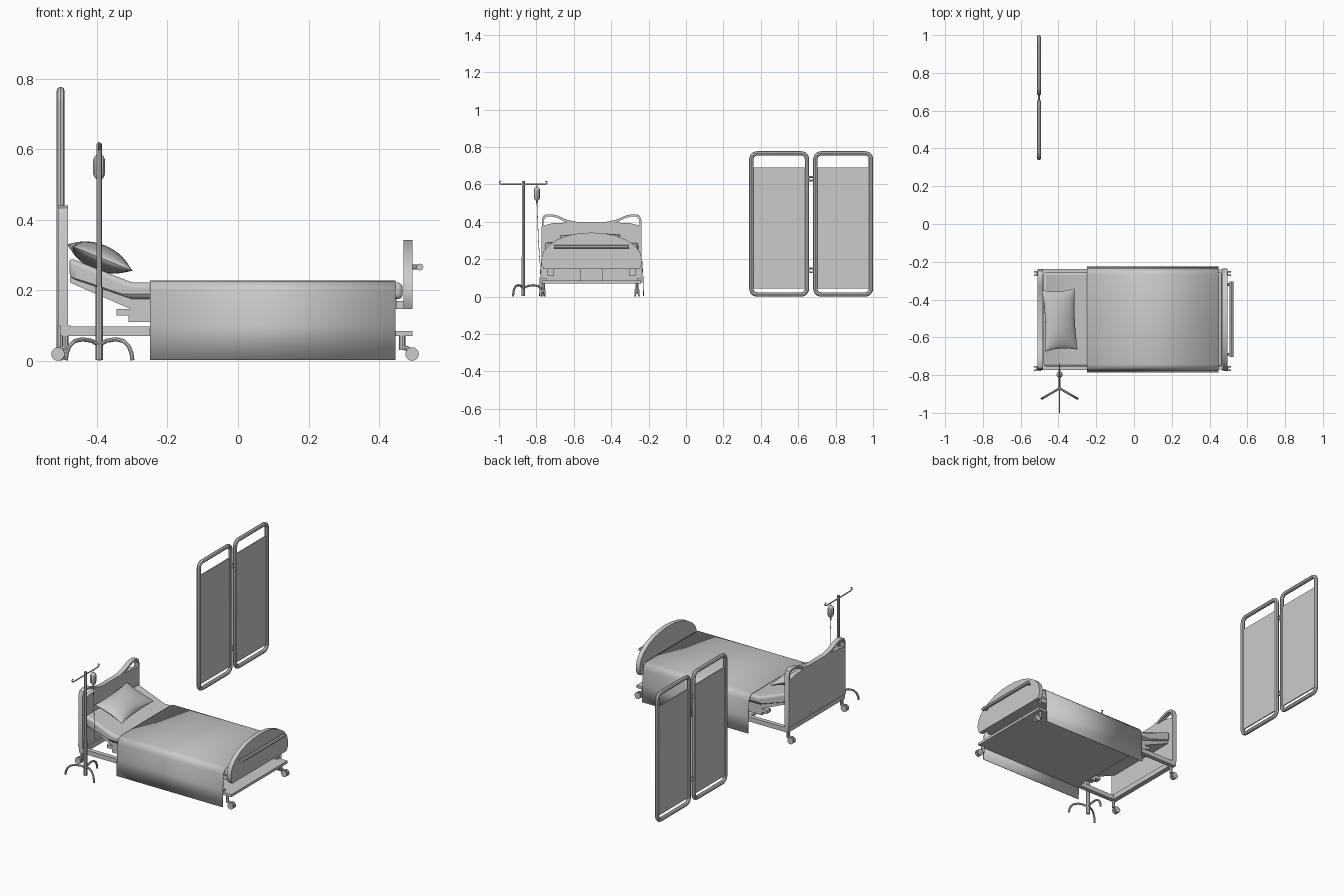
import bpy, bmesh
from math import sin, cos, pi, radians
from mathutils import Matrix, Vector

if "Cube" in bpy.data.objects:
    bpy.data.objects.remove(bpy.data.objects["Cube"])

grey = bpy.data.materials.new("light_grey")
grey.use_nodes = True
grey.diffuse_color = (0.6, 0.6, 0.6, 1)
grey.node_tree.nodes["Principled BSDF"].inputs["Base Color"].default_value = grey.diffuse_color

BED_Y = -0.505
parts = []


def add(name, mesh):
    ob = bpy.data.objects.new(name, mesh)
    bpy.context.collection.objects.link(ob)
    mesh.materials.clear()
    mesh.materials.append(grey)
    parts.append(ob)
    return ob


def from_bm(name, bm):
    bmesh.ops.remove_doubles(bm, verts=bm.verts, dist=1e-5)
    bmesh.ops.recalc_face_normals(bm, faces=bm.faces)
    mesh = bpy.data.meshes.new(name)
    bm.to_mesh(mesh)
    bm.free()
    return add(name, mesh)


def curve_part(name, loops, cyclic, matrix=Matrix(), radii=None, **settings):
    """Turn polyline loops into a swept or filled mesh."""
    cu = bpy.data.curves.new(name, 'CURVE')
    for key, value in settings.items():
        setattr(cu, key, value)
    for pts in loops:
        sp = cu.splines.new('POLY')
        sp.points.add(len(pts) - 1)
        for i, p in enumerate(pts):
            sp.points[i].co = (*p, *[0] * (3 - len(p)), 1)
            sp.points[i].radius = radii[i] if radii else 1
        sp.use_cyclic_u = cyclic
    tmp = bpy.data.objects.new(name, cu)
    bpy.context.collection.objects.link(tmp)
    dg = bpy.context.evaluated_depsgraph_get()
    mesh = bpy.data.meshes.new_from_object(tmp.evaluated_get(dg))
    bpy.data.objects.remove(tmp)
    bm = bmesh.new()
    bm.from_mesh(mesh)
    bm.transform(matrix)
    return from_bm(name, bm)


def tube(name, pts, r, cyclic=False, radii=None):
    return curve_part(name, [pts], cyclic, radii=radii, dimensions='3D', bevel_depth=r,
                      bevel_resolution=2, use_fill_caps=True)


def slab(name, loops, half, matrix):
    return curve_part(name, loops, True, matrix, dimensions='2D', fill_mode='BOTH', extrude=half)


def across(x):
    """Profile drawn in y-z, thickness along x."""
    return Matrix(((0, 0, 1, x), (1, 0, 0, BED_Y), (0, 1, 0, 0), (0, 0, 0, 1)))


# Profile drawn in x-z, thickness along y
ALONG = Matrix(((1, 0, 0, 0), (0, 0, -1, BED_Y), (0, 1, 0, 0), (0, 0, 0, 1)))


def mirror(half):
    return half + [(-y, z) for y, z in reversed(half) if y]


def box(name, x, y, z, bevel=0):
    bm = bmesh.new()
    bmesh.ops.create_cube(bm, size=1)
    for v in bm.verts:
        v.co = [(a + b) / 2 + c * (b - a) for c, (a, b) in zip(v.co, (x, y, z))]
    ob = from_bm(name, bm)
    if bevel:
        soften(ob, bevel)
    return ob


def soften(ob, width):
    mod = ob.modifiers.new("soft_edges", 'BEVEL')
    mod.width, mod.segments = width, 3


def arc(cx, cy, r, a, b, n=6):
    return [(cx + r * cos(radians(a + (b - a) * i / n)),
             cy + r * sin(radians(a + (b - a) * i / n))) for i in range(n + 1)]


# Headboard with two grip holes
head = mirror([(0, 0.4), (0.08, 0.4), (0.13, 0.41), (0.18, 0.432), (0.21, 0.44), (0.24, 0.44),
               (0.257, 0.433), (0.266, 0.41), (0.268, 0.1)])
grip = [(0.13, 0.395), (0.18, 0.419), (0.21, 0.428), (0.238, 0.428), (0.25, 0.42), (0.256, 0.405),
        (0.256, 0.38), (0.2, 0.394)]
slab("headboard", [head, grip, [(-y, z) for y, z in grip]], 0.014, across(-0.496))

# Domed footboard and its rail
foot = mirror([(0, 0.342), (0.06, 0.339), (0.12, 0.328), (0.18, 0.306), (0.23, 0.274), (0.258, 0.24),
               (0.27, 0.2), (0.268, 0.17), (0.255, 0.147)])
slab("footboard", [foot], 0.013, across(0.482))
tube("foot_rail", [(0.516, BED_Y - 0.2, 0.266), (0.516, BED_Y + 0.2, 0.266)], 0.01)
for s in (-1, 1):
    y = BED_Y + s * 0.185
    tube("foot_rail_bracket", [(0.49, y, 0.266), (0.516, y, 0.266)], 0.007)
box("footboard_mount", (0.44, 0.47), (BED_Y - 0.22, BED_Y + 0.22), (0.147, 0.17))

# Lower frame
box("frame_plate", (-0.23, 0.495), (BED_Y - 0.265, BED_Y + 0.265), (0.07, 0.085))
box("frame_head_beam", (-0.505, -0.475), (BED_Y - 0.268, BED_Y + 0.268), (0.07, 0.1))
for s in (-1, 1):
    box("frame_side_rail", (-0.5, 0.44), sorted((BED_Y + s * 0.242, BED_Y + s * 0.268)), (0.07, 0.097))
    y = sorted((BED_Y + s * 0.2, BED_Y + s * 0.235))
    box("pivot_arm", (-0.345, -0.245), y, (0.128, 0.147))
    box("pivot_block", (-0.31, -0.2), y, (0.11, 0.147))
for x in (-0.15, 0.3):
    box("lift_column", (x - 0.04, x + 0.04), (BED_Y - 0.06, BED_Y + 0.06), (0.08, 0.15))

# Raised mattress base and mattress
slab("mattress_base", [[(-0.477, 0.24), (-0.3, 0.175), (0.45, 0.175), (0.45, 0.147), (-0.305, 0.147),
                        (-0.477, 0.222)]], 0.235, ALONG)
mattress = slab("mattress", [[(-0.478, 0.292), (-0.3, 0.222), (0.467, 0.222), (0.467, 0.175),
                              (-0.3, 0.175), (-0.478, 0.236)]], 0.25, ALONG)
soften(mattress, 0.014)

# Blanket draped over both sides
drape = mirror([(0, 0.228), (0.238, 0.227), (0.254, 0.222), (0.265, 0.21), (0.271, 0.192),
                (0.277, 0.1), (0.28, 0.003)])
drape = drape[7:][::1] + drape[:7]
bm = bmesh.new()
rows = [[bm.verts.new((x, BED_Y + y, z)) for y, z in drape] for x in (-0.25, 0.447)]
for i in range(len(drape) - 1):
    bm.faces.new((rows[0][i], rows[0][i + 1], rows[1][i + 1], rows[1][i]))
blanket = from_bm("blanket", bm)
blanket.modifiers.new("cloth", 'SOLIDIFY').thickness = 0.004

# Pillow: two puffed sheets with drawn-in edges
bm = bmesh.new()
N = 16
for side in (-1, 1):
    grid = []
    for i in range(N + 1):
        u = -cos(pi * i / N)
        row = []
        for j in range(N + 1):
            v = -cos(pi * j / N)
            puff = max(0, (1 - u * u) * (1 - v * v)) ** 0.55
            row.append(bm.verts.new((0.093 * u * (1 - 0.1 * (1 - v * v)),
                                     0.163 * v * (1 - 0.07 * (1 - u * u)), side * 0.037 * puff)))
        grid.append(row)
    for i in range(N):
        for j in range(N):
            bm.faces.new((grid[i][j], grid[i + 1][j], grid[i + 1][j + 1], grid[i][j + 1]))
bm.transform(Matrix.Translation((-0.392, -0.508, 0.293)) @ Matrix.Rotation(radians(22), 4, 'Y')
             @ Matrix.Rotation(radians(3), 4, 'Z'))
from_bm("pillow", bm)

# Casters
for stem_x, wheel_x in ((-0.49, -0.511), (0.466, 0.494)):
    for y in (-0.764, -0.262):
        tube("caster_stem", [(stem_x, y, 0.03), (stem_x, y, 0.072)], 0.009)
        fork = [(stem_x, y, 0.038), ((stem_x + wheel_x) / 2, y, 0.035), (wheel_x, y, 0.02)]
        tube("caster_fork", fork, 0.007)
        for s in (-1, 1):
            bm = bmesh.new()
            bmesh.ops.create_cone(bm, cap_ends=True, segments=20, radius1=0.019, radius2=0.019, depth=0.008)
            bm.transform(Matrix.Translation((wheel_x, y + s * 0.009, 0.019))
                         @ Matrix.Rotation(pi / 2, 4, 'X'))
            from_bm("caster_wheel", bm)

# Drip stand
sx, sy = -0.394, -0.87
tube("stand_lower_pole", [(sx, sy, 0.002), (sx, sy, 0.21)], 0.0105)
tube("stand_upper_pole", [(sx, sy, 0.2), (sx, sy, 0.617)], 0.008)
tube("stand_hook_bar", [(sx, sy + y, z) for y, z in
                        [(-0.118, 0.618), (-0.128, 0.612), (-0.124, 0.603), (-0.11, 0.6), (0.11, 0.6),
                         (0.124, 0.603), (0.128, 0.612), (0.118, 0.618)]], 0.0035)
for k in range(3):
    d = Vector((cos(pi / 2 + k * 2 * pi / 3), sin(pi / 2 + k * 2 * pi / 3), 0))
    path = [(0, 0.045), (0.025, 0.057), (0.055, 0.061), (0.08, 0.056), (0.097, 0.042), (0.106, 0.022),
            (0.109, 0.002)]
    tube("stand_leg", [Vector((sx, sy, z)) + d * r for r, z in path], 0.006)

# Drip bag with hanger and line
by = -0.797
heights = [0.498, 0.512, 0.52, 0.53, 0.57, 0.58, 0.586]
tube("drip_bag", [(sx, by, z) for z in heights], 0.017,
     radii=[0.25, 0.3, 0.75, 1, 1, 0.75, 0.3])
tube("bag_hanger", [(sx, by, 0.583), (sx, by, 0.602)], 0.002)
tube("drip_line", [(sx, by, 0.5), (sx, by + 0.004, 0.4), (sx, by + 0.008, 0.3), (sx, by + 0.016, 0.18)], 0.0015)

# Folding privacy screen
px, r = -0.503, 0.0115
for y0 in (0.338, 0.68):
    a, b, lo, hi, c = y0 + r, y0 + 0.32 - r, r, 0.777 - r, 0.03
    loop = (arc(b - c, hi - c, c, 0, 90) + arc(a + c, hi - c, c, 90, 180)
            + arc(a + c, lo + c, c, 180, 270) + arc(b - c, lo + c, c, 270, 360))
    tube("screen_frame", [(px, y, z) for y, z in loop], r, cyclic=True)
    box("screen_cloth", (px - 0.003, px + 0.003), (a, b), (0.043, 0.69))
for z in (0.13, 0.15, 0.62, 0.64):
    tube("screen_hinge", [(px, 0.645, z), (px, 0.693, z)], 0.005)

# Smooth rounded parts, keep crisp edges
bpy.ops.object.select_all(action='DESELECT')
for ob in parts:
    ob.select_set(True)
bpy.context.view_layer.objects.active = parts[0]
bpy.ops.object.shade_smooth_by_angle(angle=radians(35))
